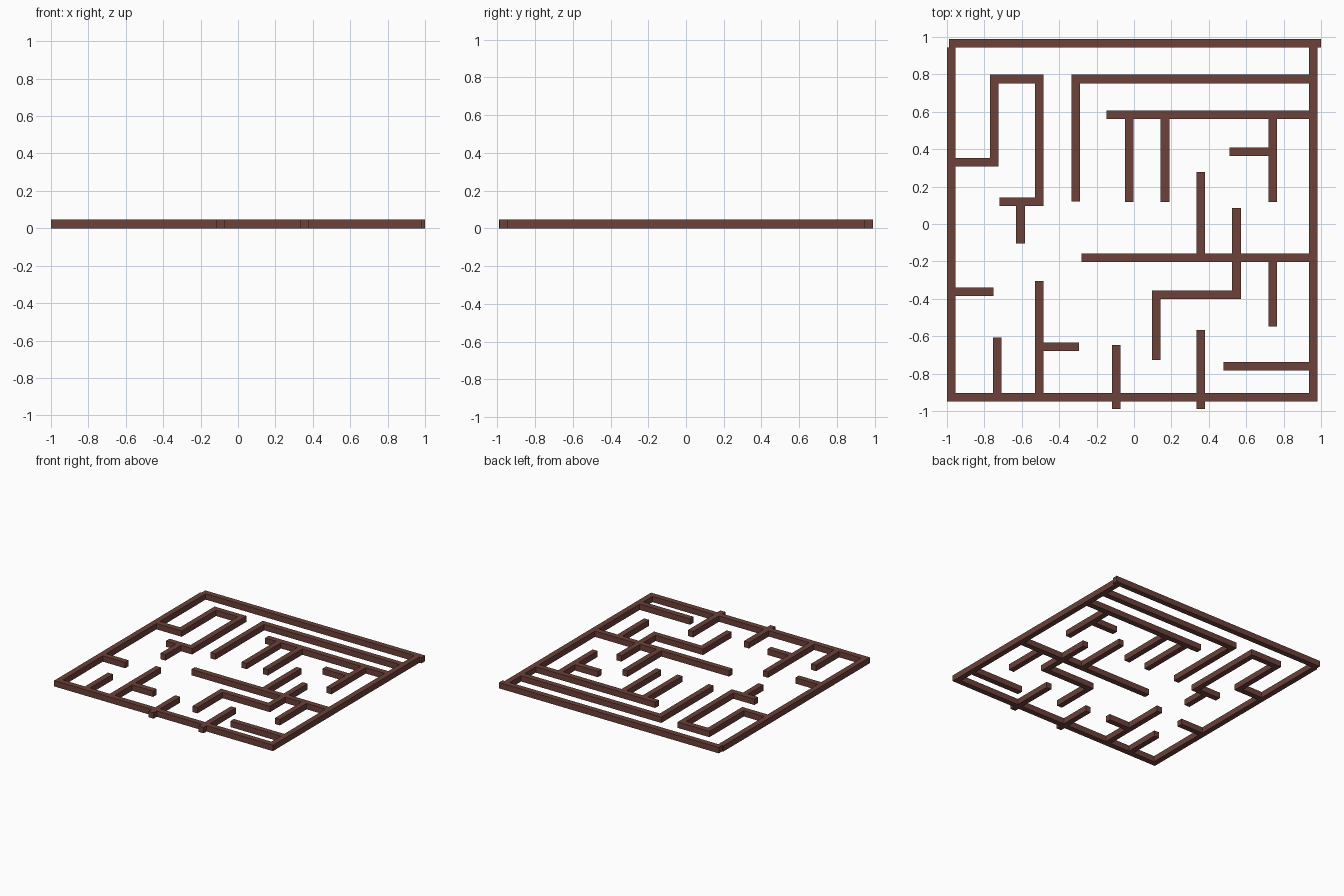
import bpy, bmesh
from mathutils import Vector

if "Cube" in bpy.data.objects:
    bpy.data.objects.remove(bpy.data.objects["Cube"])

HALF = 0.023     # half the wall thickness
HEIGHT = 0.048

brown = bpy.data.materials.new("red_brown")
brown.diffuse_color = (0.15, 0.053, 0.042, 1)
brown.use_nodes = True
brown.node_tree.nodes["Principled BSDF"].inputs["Base Color"].default_value = brown.diffuse_color


def wall(name, *path):
    """Square-edged wall with mitred right-angle corners along a centreline."""
    pts = [Vector(p) for p in path]
    dirs = [(b - a).normalized() for a, b in zip(pts, pts[1:])]
    norms = [Vector((-d.y, d.x)) for d in dirs]
    offs = [norms[0]] + [a + b for a, b in zip(norms, norms[1:])] + [norms[-1]]
    bm = bmesh.new()
    left = [bm.verts.new((*(p + o * HALF), 0)) for p, o in zip(pts, offs)]
    right = [bm.verts.new((*(p - o * HALF), 0)) for p, o in zip(pts, offs)]
    faces = [bm.faces.new((left[i], left[i + 1], right[i + 1], right[i]))
             for i in range(len(pts) - 1)]
    top = bmesh.ops.extrude_face_region(bm, geom=faces, use_keep_orig=True)
    bmesh.ops.translate(bm, vec=(0, 0, HEIGHT),
                        verts=[v for v in top["geom"] if isinstance(v, bmesh.types.BMVert)])
    bmesh.ops.recalc_face_normals(bm, faces=bm.faces)
    me = bpy.data.meshes.new(name)
    bm.to_mesh(me)
    bm.free()
    me.materials.append(brown)
    bpy.context.collection.objects.link(bpy.data.objects.new(name, me))


# Outer boundary
wall("back_wall", (-.99, .967), (1.0, .967))
wall("outer_wall", (-.977, .944), (-.977, -.926), (.958, -.926), (.958, .944))

# Entrance posts crossing the front wall
wall("entrance_left", (-.094, -.646), (-.094, -.99))
wall("entrance_right", (.357, -.567), (.357, -.988))

# Winding passage, upper left
wall("winding_wall", (-.954, .33), (-.748, .33), (-.748, .775),
     (-.506, .775), (-.506, .12), (-.72, .12))
wall("winding_stub", (-.607, .097), (-.607, -.104))

# Upper right passages
wall("hook_wall", (.935, .775), (-.312, .775), (-.312, .12))
wall("comb_wall", (-.147, .585), (.935, .585))
for i, x in enumerate((-.026, .166, .741)):
    wall(f"comb_tooth_{i + 1}", (x, .562), (x, .117))
wall("comb_stub", (.511, .387), (.718, .387))

# Middle right passages
wall("middle_wall", (-.28, -.181), (.935, -.181))
wall("middle_upright", (.357, .278), (.357, -.158))
wall("zigzag_wall", (.548, .086), (.548, -.379), (.119, -.379), (.119, -.728))
wall("middle_drop", (.741, -.204), (.741, -.549))
wall("lower_right_stub", (.479, -.76), (.935, -.76))

# Lower left stubs
wall("left_stub", (-.954, -.363), (-.752, -.363))
wall("front_stub", (-.731, -.606), (-.731, -.903))
wall("front_divider", (-.506, -.306), (-.506, -.903))
wall("divider_stub", (-.483, -.656), (-.294, -.656))
